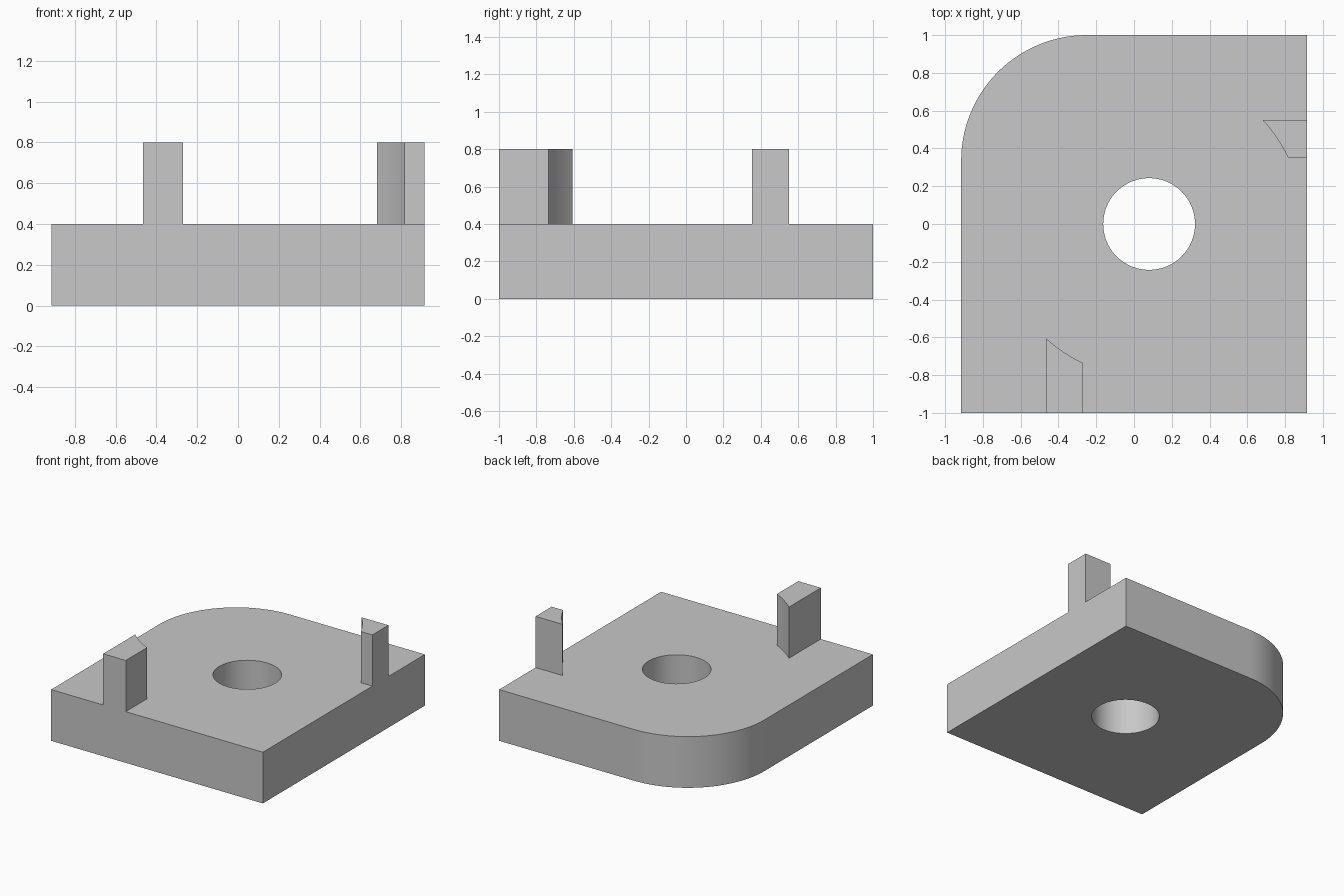
import bpy
import bmesh
from math import atan2, cos, sin, pi, hypot, radians

default = bpy.data.objects.get("Cube")
if default:
    bpy.data.objects.remove(default, do_unlink=True)

# One plain grey material
GREY = (0.58, 0.58, 0.58, 1.0)
grey = bpy.data.materials.new("plain_grey")
grey.use_nodes = True
grey.diffuse_color = GREY
grey.node_tree.nodes["Principled BSDF"].inputs["Base Color"].default_value = GREY

HALF_W, HALF_L = 0.915, 1.0
PLATE_H, POST_TOP = 0.4, 0.8
BORE = (0.08, 0.0)
BORE_R, SEAT_R = 0.243, 0.815
CORNER_R = 0.665


def arc(center, radius, start, end, steps):
    """Points along a circular arc, both ends included."""
    angles = [start + (end - start) * i / steps for i in range(steps + 1)]
    return [(center[0] + radius * cos(a), center[1] + radius * sin(a)) for a in angles]


def extrude_outline(name, loops, bottom, top):
    """Fill closed outlines (inner ones become holes) and extrude them upward."""
    bm = bmesh.new()
    edges = []
    for loop in loops:
        verts = [bm.verts.new((x, y, bottom)) for x, y in loop]
        edges += [bm.edges.new((v, verts[i - 1])) for i, v in enumerate(verts)]
    bmesh.ops.triangle_fill(bm, edges=edges, use_beauty=True)
    result = bmesh.ops.extrude_face_region(bm, geom=bm.faces[:], use_keep_orig=True)
    raised = [g for g in result["geom"] if isinstance(g, bmesh.types.BMVert)]
    bmesh.ops.translate(bm, verts=raised, vec=(0, 0, top - bottom))
    bmesh.ops.recalc_face_normals(bm, faces=bm.faces[:])
    mesh = bpy.data.meshes.new(name)
    bm.to_mesh(mesh)
    bm.free()
    mesh.materials.append(grey)
    obj = bpy.data.objects.new(name, mesh)
    bpy.context.collection.objects.link(obj)
    bpy.ops.object.select_all(action='DESELECT')
    obj.select_set(True)
    bpy.context.view_layer.objects.active = obj
    bpy.ops.object.shade_smooth_by_angle(angle=radians(30))
    return obj


def seat_arc(first, last):
    """Arc around the bore, running between the directions of two points."""
    a, b = (atan2(p[1] - BORE[1], p[0] - BORE[0]) for p in (first, last))
    return arc(BORE, SEAT_R, a, b, 10)


# Base plate with one rounded back corner and a through bore
corner = (-HALF_W + CORNER_R, HALF_L - CORNER_R)
outline = [(-HALF_W, -HALF_L), (HALF_W, -HALF_L), (HALF_W, HALF_L)]
outline += arc(corner, CORNER_R, pi / 2, pi, 32)
bore = arc(BORE, BORE_R, 0, 2 * pi, 64)[:-1]
extrude_outline("base_plate", [outline, bore], 0, PLATE_H)

# Front locating post: straight sides, concave inner face
left, right = -0.465, -0.27
inner = [(x, -(SEAT_R**2 - (x - BORE[0])**2) ** 0.5) for x in (right, left)]
extrude_outline("front_post",
                [[(left, -HALF_L), (right, -HALF_L)] + seat_arc(*inner)],
                PLATE_H, POST_TOP)

# Side locating post on the +x edge
near, far = 0.352, 0.55
inner = [(BORE[0] + (SEAT_R**2 - y**2) ** 0.5, y) for y in (far, near)]
extrude_outline("side_post",
                [[(HALF_W, near), (HALF_W, far)] + seat_arc(*inner)],
                PLATE_H, POST_TOP)
